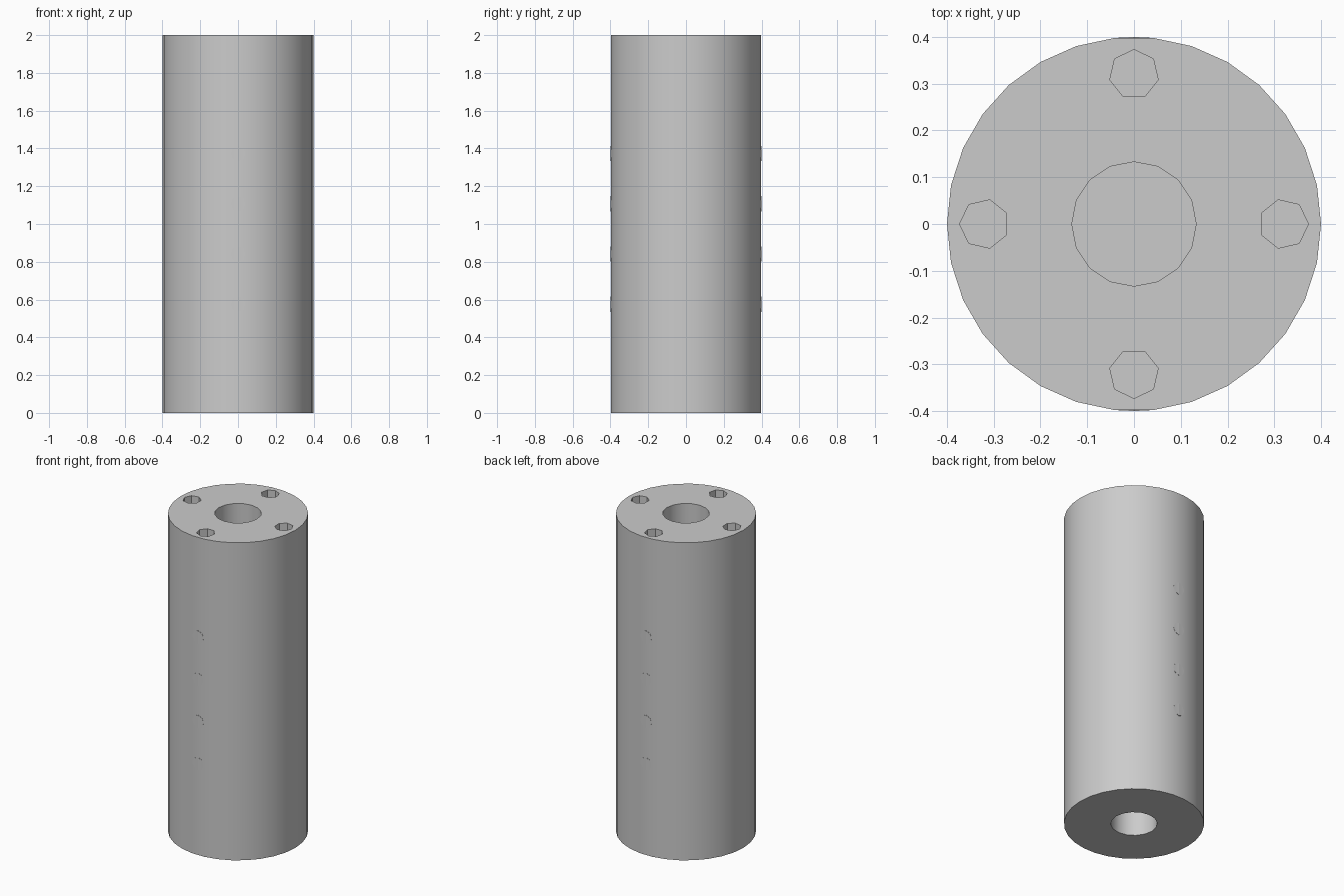
import bpy
import math
from mathutils import Matrix

cube = bpy.data.objects.get("Cube")
if cube:
    bpy.data.objects.remove(cube, do_unlink=True)

HEIGHT, RADIUS = 2.0, 0.4

grey = bpy.data.materials.new("plain grey")
grey.use_nodes = True
colour = (0.6, 0.6, 0.6, 1)
grey.diffuse_color = colour
grey.node_tree.nodes["Principled BSDF"].inputs["Base Color"].default_value = colour


def cylinder(name, sides, radius, bottom, top, x=0, y=0, spin=0.0):
    """Upright prism whose first corner points along the spin angle."""
    bpy.ops.mesh.primitive_cylinder_add(
        vertices=sides, radius=radius, depth=top - bottom)
    ob = bpy.context.object
    ob.name = name
    # The primitive starts its first corner on +y
    ob.data.transform(Matrix.Translation((x, y, (top + bottom) / 2))
                      @ Matrix.Rotation(spin - math.pi / 2, 4, "Z"))
    ob.data.materials.append(grey)
    return ob


def cut(target, cutter):
    mod = target.modifiers.new("cut", "BOOLEAN")
    mod.operation = "DIFFERENCE"
    mod.solver = "EXACT"
    mod.object = cutter
    bpy.context.view_layer.objects.active = target
    bpy.ops.object.modifier_apply(modifier=mod.name)
    bpy.data.objects.remove(cutter, do_unlink=True)


# Main cylinder
body = cylinder("cylinder_body", 30, RADIUS, 0, HEIGHT)

# Blind centre bores in the top and bottom
cut(body, cylinder("top_bore", 16, 0.133, HEIGHT - 0.4, HEIGHT + 0.1))
cut(body, cylinder("bottom_bore", 16, 0.133, -0.1, 0.4))

# Four blind bolt holes in the top
for i in range(4):
    a = i * math.pi / 2
    cut(body, cylinder("bolt_hole", 7, 0.053, HEIGHT - 0.25, HEIGHT + 0.1,
                       0.32 * math.cos(a), 0.32 * math.sin(a), a))

bpy.ops.object.select_all(action="DESELECT")
body.select_set(True)
bpy.context.view_layer.objects.active = body
bpy.ops.object.shade_smooth_by_angle(angle=math.radians(30))

# Rows of slightly proud plugs on the front and back, creased down the middle
ring = [(0.04 * math.sin(k * math.pi / 4), 0.04 * math.cos(k * math.pi / 4))
        for k in range(8)]
for side, label in ((-1, "front"), (1, "back")):
    for row in range(4):
        z = 0.575 + row * 0.266
        verts = [(x, side * (RADIUS - 0.05 * abs(x)), z + dz) for x, dz in ring]
        verts += [(x, side * (RADIUS - 0.01), z + dz) for x, dz in ring]
        faces = [(0, 1, 2, 3, 4), (4, 5, 6, 7, 0)]
        faces += [(k, k + 8, (k + 1) % 8 + 8, (k + 1) % 8) for k in range(8)]
        if side > 0:
            pass
        else:
            faces = [f[::-1] for f in faces]
        # Outward winding: the ring runs clockwise seen from the front
        mesh = bpy.data.meshes.new(f"{label}_plug")
        mesh.from_pydata(verts, [], [f for f in faces])
        mesh.materials.append(grey)
        plug = bpy.data.objects.new(f"{label}_plug_{row + 1}", mesh)
        bpy.context.collection.objects.link(plug)
